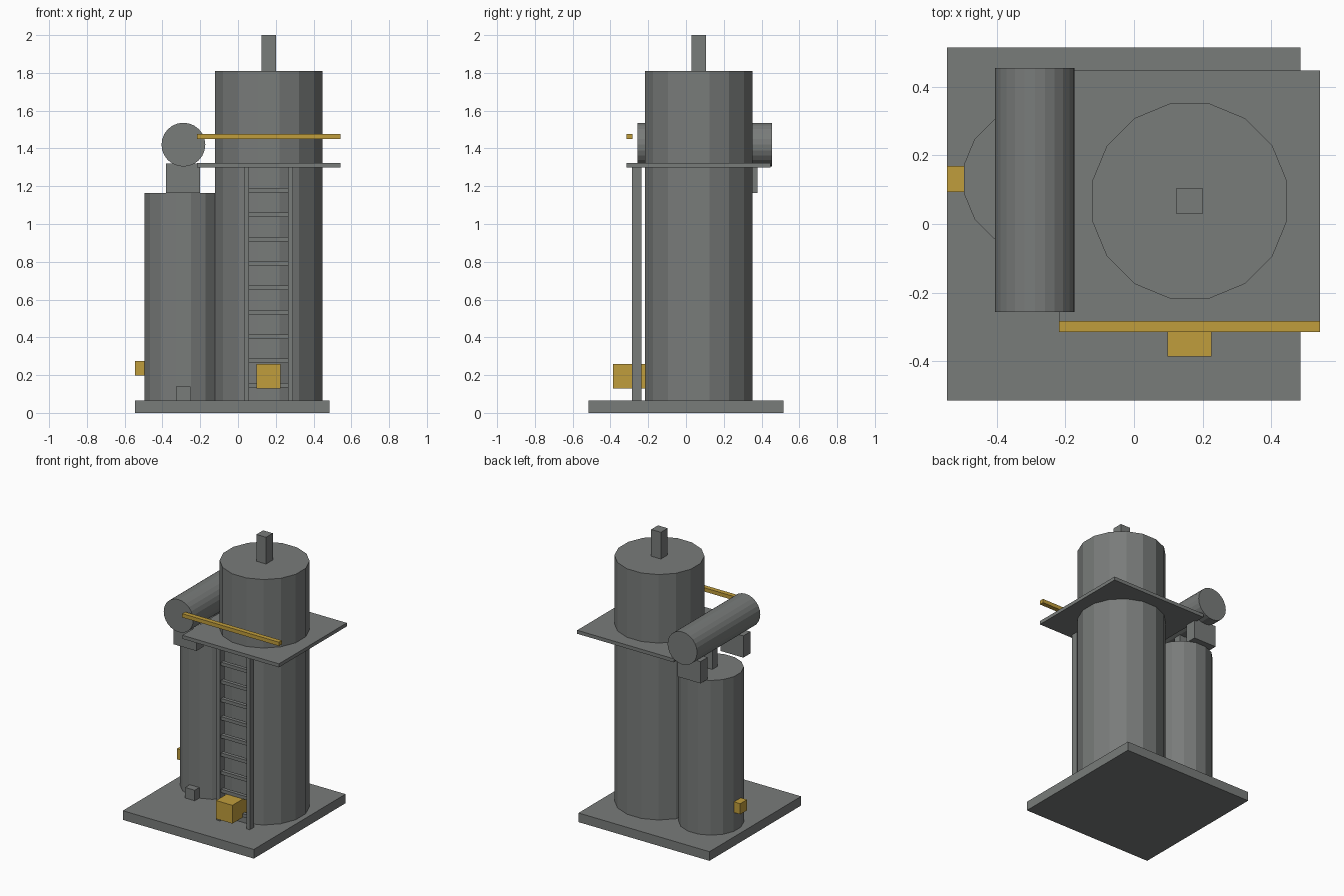
import bpy
import math

old = bpy.data.objects.get("Cube")
if old:
    bpy.data.objects.remove(old, do_unlink=True)


def material(name, rgb):
    mat = bpy.data.materials.new(name)
    mat.use_nodes = True
    mat.diffuse_color = (*rgb, 1)
    mat.node_tree.nodes["Principled BSDF"].inputs["Base Color"].default_value = (*rgb, 1)
    return mat


STEEL = material("steel grey", (0.19, 0.2, 0.195))
SAFETY = material("safety yellow", (0.53, 0.34, 0.045))


def finish(name, mat):
    obj = bpy.context.object
    obj.name = name
    obj.data.materials.append(mat)
    bpy.ops.object.transform_apply(location=False, rotation=True, scale=True)
    return obj


def box(name, xs, ys, zs, mat=STEEL):
    """Box spanning the given (low, high) ranges."""
    spans = (xs, ys, zs)
    bpy.ops.mesh.primitive_cube_add(size=1, location=[(a + b) / 2 for a, b in spans])
    bpy.context.object.scale = [b - a for a, b in spans]
    return finish(name, mat)


def around(centre, width):
    return centre - width / 2, centre + width / 2


def tank(name, x, y, radius, bottom, top, sides=16):
    """Upright faceted tank with flat sides facing the axes."""
    bpy.ops.mesh.primitive_cylinder_add(
        vertices=sides, radius=radius, depth=top - bottom,
        location=(x, y, (bottom + top) / 2), rotation=(0, 0, math.pi / sides))
    return finish(name, STEEL)


DECK = 0.065                     # top of the base slab
TOWER_X, TOWER_Y = 0.162, 0.067
SIDE_X, SIDE_Y = -0.29, 0.131
SIDE_TOP = 1.165

# Base and the two upright tanks
box("base_slab", (-0.545, 0.485), (-0.515, 0.515), (0, DECK))
tank("main_tower", TOWER_X, TOWER_Y, 0.29, DECK, 1.81)
tank("side_tank", SIDE_X, SIDE_Y, 0.21, DECK, SIDE_TOP)
box("tower_vent", around(TOWER_X, 0.076), around(TOWER_Y, 0.076), (1.81, 2))

# Horizontal drum on two saddles with a feed pipe
DRUM_Y = 0.099
bpy.ops.mesh.primitive_cylinder_add(
    vertices=24, radius=0.116, depth=0.71,
    location=(SIDE_X + 0.001, DRUM_Y, 1.42), rotation=(math.pi / 2, 0, 0))
finish("drum", STEEL)
for label, side in (("front", -1), ("rear", 1)):
    box(label + "_saddle", around(SIDE_X, 0.18),
        around(DRUM_Y + side * 0.24, 0.08), (SIDE_TOP, 1.32))
box("feed_pipe", around(SIDE_X, 0.06), around(SIDE_Y, 0.06), (SIDE_TOP, 1.34))

# Walkway and its handrail
box("walkway", around(TOWER_X, 0.76), around(TOWER_Y, 0.762), (1.298, 1.323))
box("handrail", around(TOWER_X, 0.76), (-0.315, -0.282), (1.45, 1.477), SAFETY)

# Ladder
for label, side in (("right", -1), ("left", 1)):
    box(label + "_ladder_stile", around(TOWER_X + side * 0.117, 0.026),
        (-0.285, -0.236), (DECK, 1.298))
for i in range(9):
    box(f"ladder_rung_{i + 1}", around(TOWER_X, 0.21), around(-0.26, 0.026),
        around(0.146 + i * 0.129, 0.024))

# Control boxes and drain
box("control_box", around(TOWER_X, 0.128), (-0.386, -0.21), (0.13, 0.26), SAFETY)
box("side_valve", (-0.545, -0.49), around(SIDE_Y, 0.076), (0.198, 0.274), SAFETY)
box("drain_block", around(SIDE_X, 0.076), (-0.126, -0.07), (DECK, 0.14))
